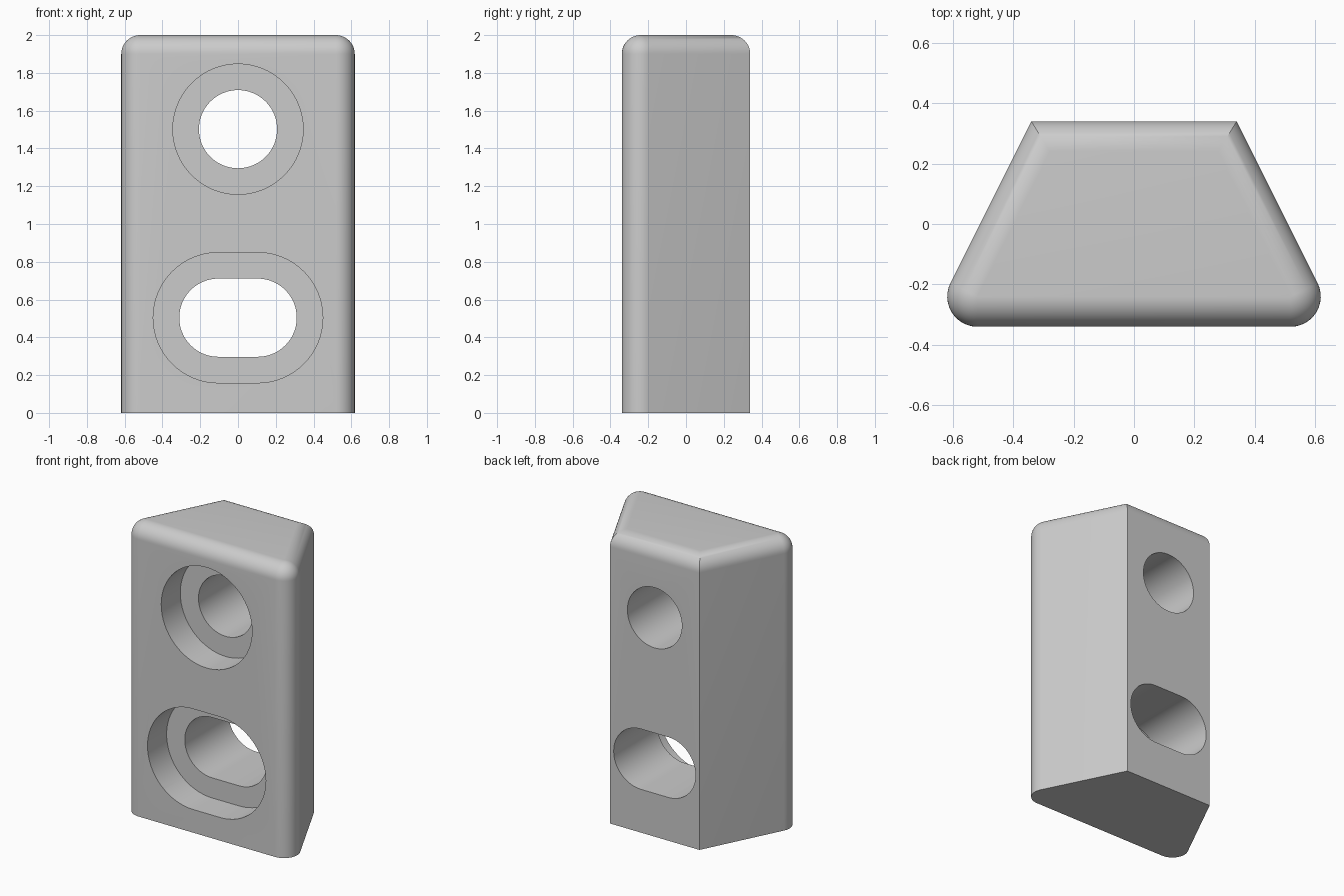
import bpy, bmesh
from math import sin, cos, pi, atan2, sqrt

if "Cube" in bpy.data.objects:
    bpy.data.objects.remove(bpy.data.objects["Cube"], do_unlink=True)

grey = bpy.data.materials.new("grey")
grey.use_nodes = True
colour = (0.6, 0.6, 0.6, 1)
grey.diffuse_color = colour
grey.node_tree.nodes["Principled BSDF"].inputs["Base Color"].default_value = colour

HALF_DEPTH, BACK_HALF, HEIGHT, FILLET = 0.34, 0.34, 2.0, 0.1
GOLDEN = (1 + sqrt(5)) / 2      # half-angle ratio of a 2:1 sloping side
STEPS = 12


def loft(name, rings):
    """Join equal-length rings of points into a capped solid."""
    bm = bmesh.new()
    loops = [[bm.verts.new(p) for p in ring] for ring in rings]
    count = len(loops[0])
    for low, high in zip(loops, loops[1:]):
        for i in range(count):
            j = (i + 1) % count
            bm.faces.new((low[i], low[j], high[j], high[i]))
    bm.faces.new(loops[0][::-1])
    bm.faces.new(loops[-1])
    bmesh.ops.remove_doubles(bm, verts=bm.verts, dist=1e-5)
    bmesh.ops.recalc_face_normals(bm, faces=bm.faces)
    mesh = bpy.data.meshes.new(name)
    bm.to_mesh(mesh)
    bm.free()
    mesh.materials.append(grey)
    obj = bpy.data.objects.new(name, mesh)
    bpy.context.collection.objects.link(obj)
    return obj


def block_ring(inset, z):
    """Trapezoid outline: rounded front corners, sharp mitred back corners."""
    cx = BACK_HALF + HALF_DEPTH - GOLDEN * FILLET
    cy = -HALF_DEPTH + FILLET
    radius = FILLET - inset
    end = atan2(1, 2)
    right = []
    for i in range(STEPS + 1):
        a = -pi / 2 + (end + pi / 2) * i / STEPS
        right.append((cx + radius * cos(a), cy + radius * sin(a), z))
    right.append((BACK_HALF - inset * (GOLDEN - 1), HALF_DEPTH - inset, z))
    return right + [(-x, y, h) for x, y, h in reversed(right)]


def slot_cutter(name, z, radius, half_straight, y0, y1):
    """Round or stadium-shaped cutter running front to back."""
    def ring(y):
        pts = []
        for side in (1, -1):
            for i in range(33):
                a = -pi / 2 + pi * i / 32
                pts.append((side * (half_straight + radius * cos(a)), y,
                            z + side * radius * sin(a)))
        return pts
    obj = loft(name, [ring(y0), ring(y1)])
    obj.hide_render = True
    return obj


# Main block with a rounded top rim
rings = [block_ring(0, 0)]
for i in range(STEPS + 1):
    t = pi / 2 * i / STEPS
    rings.append(block_ring(FILLET * (1 - cos(t)), HEIGHT - FILLET + FILLET * sin(t)))
block = loft("mounting_block", rings)

# Round hole and slot, each with a wider recess in the front
cutters = []
for label, z, straight in (("round", 1.502, 0), ("slot", 0.504, 0.104)):
    cutters.append(slot_cutter(label + "_hole_cutter", z, 0.207, straight, -0.6, 0.6))
    cutters.append(slot_cutter(label + "_recess_cutter", z, 0.345, straight, -0.6, -HALF_DEPTH + 0.207))

bpy.ops.object.select_all(action="DESELECT")
block.select_set(True)
bpy.context.view_layer.objects.active = block
for cutter in cutters:
    mod = block.modifiers.new(cutter.name, "BOOLEAN")
    mod.operation = "DIFFERENCE"
    mod.solver = "EXACT"
    mod.object = cutter
    bpy.ops.object.modifier_apply(modifier=mod.name)
    bpy.data.objects.remove(cutter, do_unlink=True)

bpy.ops.object.shade_smooth_by_angle(angle=pi / 6)
